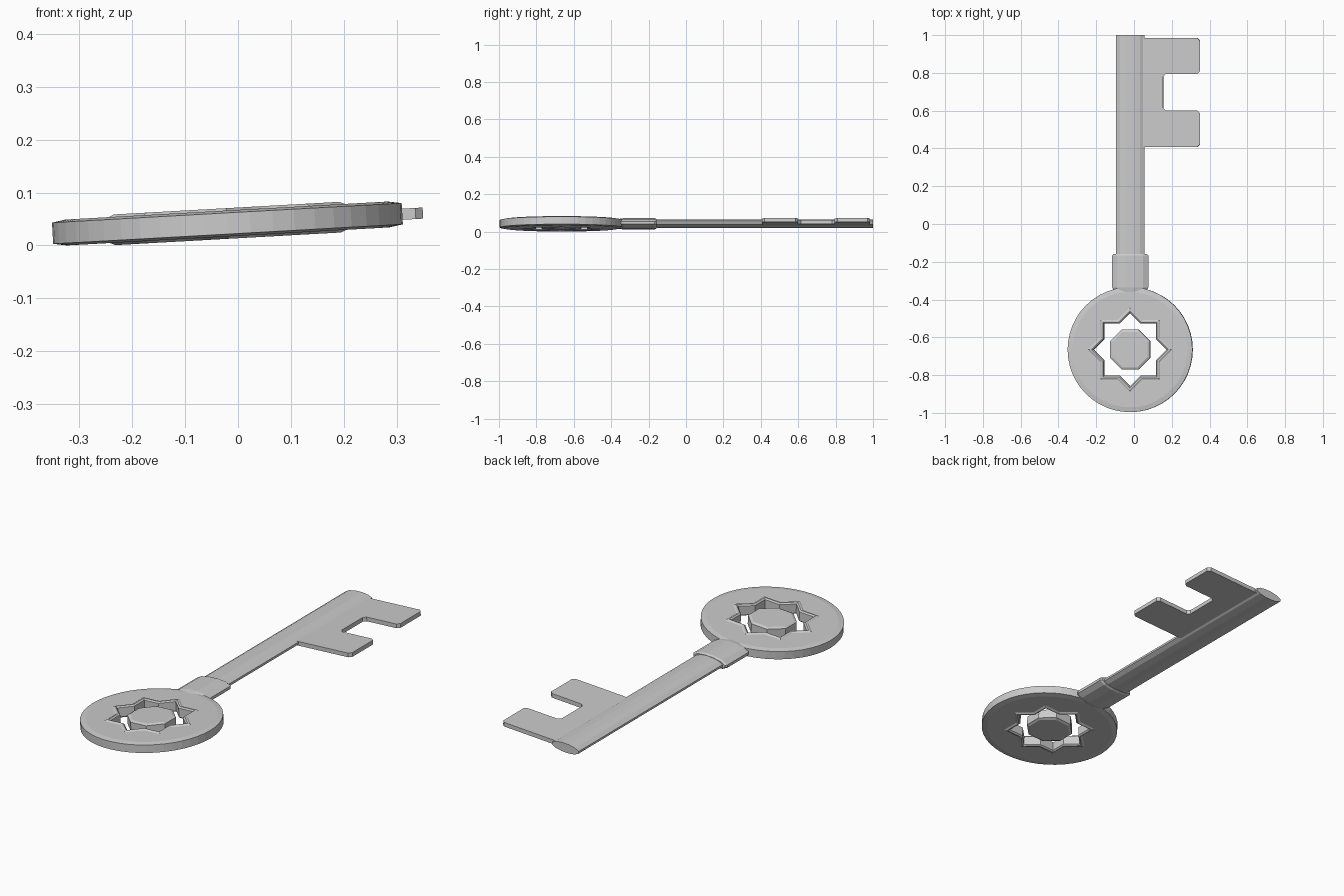
import bpy, bmesh
from math import sin, cos, tau, radians
from mathutils import Matrix

if "Cube" in bpy.data.objects:
    bpy.data.objects.remove(bpy.data.objects["Cube"])

CX, CY = -0.02, -0.665          # centre of the bow
TILT = Matrix.Translation((CX, 0, 0.042)) @ Matrix.Rotation(radians(-3.2), 4, 'Y')


def finish(name, bm):
    bmesh.ops.recalc_face_normals(bm, faces=bm.faces)
    bm.transform(TILT)
    me = bpy.data.meshes.new(name)
    bm.to_mesh(me)
    bm.free()
    ob = bpy.data.objects.new(name, me)
    bpy.context.collection.objects.link(ob)
    return ob


def loft(name, rings, closed=False):
    """Skin a list of equal-length rings, capped or joined end to start."""
    bm = bmesh.new()
    vs = [[bm.verts.new(p) for p in r] for r in rings]
    pairs = list(zip(vs, vs[1:]))
    if closed:
        pairs.append((vs[-1], vs[0]))
    else:
        bm.faces.new(vs[0])
        bm.faces.new(vs[-1])
    n = len(vs[0])
    for a, b in pairs:
        for i in range(n):
            j = (i + 1) % n
            bm.faces.new((a[i], a[j], b[j], b[i]))
    return finish(name, bm)


# Bow: disc with an eight-pointed star opening (union of two squares)
N = 48


def star(t, apothem):
    return max(apothem / max(abs(cos(u)), abs(sin(u))) for u in (t, t + tau / 8))


def bow_ring(radius, z):
    out = []
    for k in range(N):
        t = tau * k / N
        r = radius(t)
        out.append((r * cos(t), CY + r * sin(t), z))
    return out


half = [(lambda t: 0.331, 0.020), (lambda t: 0.305, 0.0245),
        (lambda t: star(t, 0.158), 0.0245), (lambda t: star(t, 0.151), 0.029),
        (lambda t: star(t, 0.144), 0.029), (lambda t: star(t, 0.137), 0.023)]
profile = half + [(f, -z) for f, z in reversed(half)]
loft("bow", [bow_ring(f, z) for f, z in profile], closed=True)


# Octagonal centre stud
def octagon(r, z):
    return [(r * cos(tau * (k + .5) / 8), CY + r * sin(tau * (k + .5) / 8), z)
            for k in range(8)]


loft("centre_stud", [octagon(0.102, -0.029), octagon(0.115, -0.023),
                     octagon(0.115, 0.023), octagon(0.102, 0.029)])


# Shaft and collar: flattened rounded sections along y
def section(w, h, y):
    q = [(w, 0.25 * h), (0.72 * w, 0.75 * h), (0.25 * w, h)]
    top = q + [(-x, z) for x, z in reversed(q)]
    return [(x, y, z) for x, z in top + [(-x, -z) for x, z in top]]


COLLAR = [(0.075, 0.023, -0.37), (0.096, 0.029, -0.335),
          (0.096, 0.029, -0.168), (0.088, 0.024, -0.158)]
loft("shaft", [section(0.075, 0.0225, y) for y in (-0.3, 1.0)])
loft("collar", [section(w, h, y) for w, h, y in COLLAR])

# Bit: notched plate with clipped corners
c = 0.014
x0, xn, x1 = 0.05, 0.175, 0.37
outline = [(x0, 0.407), (x1 - c, 0.407), (x1, 0.407 + c), (x1, 0.60 - c), (x1 - c, 0.60),
           (xn + c, 0.60), (xn, 0.60 + c), (xn, 0.795 - c), (xn + c, 0.795),
           (x1 - c, 0.795), (x1, 0.795 + c), (x1, 0.985 - c), (x1 - c, 0.985), (x0, 0.985)]
loft("bit", [[(x, y, z) for x, y in outline] for z in (-0.0115, 0.0095)])

# Rest the key on the ground
obs = list(bpy.context.collection.objects)
low = min(v.co.z for o in obs for v in o.data.vertices)
for o in obs:
    o.data.transform(Matrix.Translation((0, 0, -low)))
